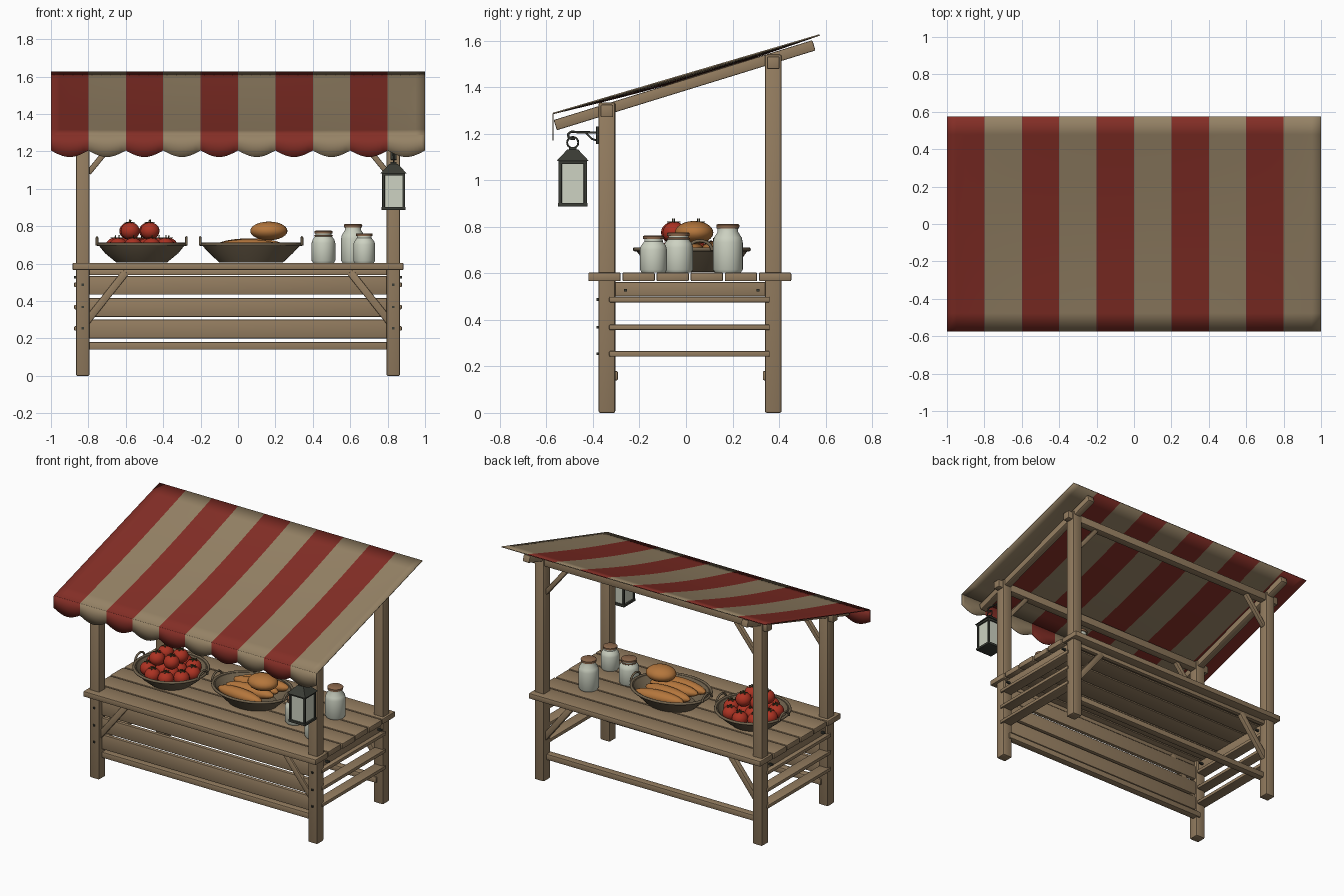
import bpy, bmesh, math
from mathutils import Vector, Matrix

if "Cube" in bpy.data.objects:
    bpy.data.objects.remove(bpy.data.objects["Cube"])

def srgb(r, g, b):
    return [((c / 255 + 0.055) / 1.055) ** 2.4 for c in (r, g, b)] + [1]

COLS = dict(wood=(148, 125, 96), cloth_cream=(150, 131, 102), cloth_red=(132, 46, 38), tomato_red=(172, 50, 34),
            crust=(180, 118, 60), glaze=(205, 210, 194), wicker=(112, 98, 77), iron=(58, 60, 53),
            lid_brown=(140, 104, 76), stalk=(72, 66, 38))
M = {}
for k, c in COLS.items():
    M[k] = bpy.data.materials.new(k)
    M[k].diffuse_color = srgb(*c)

def finish(name, bm, mats, smooth=True):
    bmesh.ops.recalc_face_normals(bm, faces=bm.faces)
    me = bpy.data.meshes.new(name)
    bm.to_mesh(me)
    bm.free()
    for m in mats.split():
        me.materials.append(M[m])
    ob = bpy.data.objects.new(name, me)
    bpy.context.collection.objects.link(ob)
    if smooth:
        bpy.context.view_layer.objects.active = ob
        ob.select_set(True)
        bpy.ops.object.shade_smooth_by_angle(angle=math.radians(35))
        ob.select_set(False)
    return ob

def box(name, lo, hi, mat="wood", bevel=0.005, mtx=None):
    lo, hi = Vector(lo), Vector(hi)
    bm = bmesh.new()
    bmesh.ops.create_cube(bm, size=1)
    bmesh.ops.scale(bm, vec=hi - lo, verts=bm.verts)
    if bevel:
        bmesh.ops.bevel(bm, geom=bm.edges[:], offset=bevel, segments=2, affect='EDGES', profile=0.5)
    bmesh.ops.translate(bm, vec=(lo + hi) / 2, verts=bm.verts)
    if mtx:
        bm.transform(mtx)
    return finish(name, bm, mat)

def strut(name, a, b, w, h, mat="wood", bevel=0.005):
    """Squared bar from a to b, width w, depth h."""
    a, b = Vector(a), Vector(b)
    d = b - a
    mtx = Matrix.Translation(a) @ d.to_track_quat('Z', 'Y').to_matrix().to_4x4()
    return box(name, (-w / 2, -h / 2, 0), (w / 2, h / 2, d.length), mat, bevel, mtx)

def lathe(name, prof, loc, mat, n=32, sy=1.0):
    bm = bmesh.new()
    vs = [bm.verts.new((r, 0, z)) for r, z in prof]
    es = [bm.edges.new(p) for p in zip(vs, vs[1:])]
    bmesh.ops.spin(bm, geom=vs + es, cent=(0, 0, 0), axis=(0, 0, 1), angle=2 * math.pi, steps=n)
    bmesh.ops.remove_doubles(bm, verts=bm.verts, dist=1e-5)
    bmesh.ops.scale(bm, vec=(1, sy, 1), verts=bm.verts)
    bmesh.ops.translate(bm, vec=loc, verts=bm.verts)
    return finish(name, bm, mat)

def ball(name, loc, size, mat, rot=0.0, tilt=0.0):
    bm = bmesh.new()
    bmesh.ops.create_uvsphere(bm, u_segments=20, v_segments=12, radius=1)
    bm.transform(Matrix.Translation(loc) @ Matrix.Rotation(rot, 4, 'Z') @ Matrix.Rotation(tilt, 4, 'Y')
                 @ Matrix.Diagonal((*size, 1)))
    return finish(name, bm, mat)

def tube(name, pts, r, mat, cyclic=False):
    cu = bpy.data.curves.new(name, 'CURVE')
    cu.dimensions, cu.bevel_depth, cu.bevel_resolution, cu.use_fill_caps = '3D', r, 2, True
    s = cu.splines.new('POLY')
    s.points.add(len(pts) - 1)
    for p, q in zip(s.points, pts):
        p.co = (*q, 1)
    s.use_cyclic_u = cyclic
    cu.materials.append(M[mat])
    ob = bpy.data.objects.new(name, cu)
    bpy.context.collection.objects.link(ob)

def arc(c, u, v, a0, a1, n):
    c, u, v = Vector(c), Vector(u), Vector(v)
    return [c + u * math.cos(a) + v * math.sin(a) for a in (math.radians(a0 + (a1 - a0) * i / n) for i in range(n + 1))]

# posts, cross beams, rafters, braces
FY, BY, PX = -0.34, 0.375, 0.83
for side, s in (("left", -1), ("right", 1)):
    x = s * PX
    for end, y, top in (("front", FY, 1.335), ("back", BY, 1.54)):
        box(f"{end}_{side}_post", (x - 0.036, y - 0.036, 0), (x + 0.036, y + 0.036, top), bevel=0.008)
        strut(f"{end}_{side}_upper_brace", (s * 0.80, y, top - 0.25), (s * 0.645, y, top - 0.06), 0.03, 0.03)
        strut(f"{end}_{side}_lower_brace", (s * 0.81, y, 0.29), (s * 0.60, y, 0.555), 0.035, 0.04)
    strut(f"{side}_rafter", (x, -0.562, 1.237), (x, 0.55, 1.58), 0.05, 0.046)
    # side apron and flat side slats
    box(f"{side}_apron", (x - 0.02, -0.31, 0.50), (x + 0.02, 0.345, 0.563))
    for y in (-0.26, 0.31):
        box(f"{side}_apron_nail", (x - 0.047, y - 0.006, 0.521), (x + 0.047, y + 0.006, 0.533), "iron", 0)
    for z in (0.487, 0.368, 0.254):
        box(f"{side}_slat", (x - 0.03 if s > 0 else x - 0.046, -0.33, z - 0.012),
            (x + 0.046 if s > 0 else x + 0.03, 0.36, z + 0.012))
        box(f"{side}_front_nail", (x - 0.006, -0.384, z - 0.006), (x + 0.006, -0.37, z + 0.006), "iron", 0)
for end, y, z in (("front", FY, 1.298), ("back", BY, 1.505)):
    box(f"{end}_cross_beam", (-0.90, y - 0.027, z - 0.027), (0.90, y + 0.027, z + 0.027))
    box(f"{end}_apron", (-0.80, y - 0.015, 0.538), (0.80, y + 0.015, 0.567))
for end, y in (("front", -0.318), ("back", 0.355)):
    box(f"{end}_stretcher", (-0.82, y - 0.025, 0.14), (0.82, y + 0.025, 0.18))

# front boards
for z in (0.484, 0.366, 0.251):
    box("front_board", (-0.81, -0.345, z - 0.05), (0.81, -0.318, z + 0.05))

# counter planks
for i in range(6):
    y = -0.42 + i * 0.1467
    e = 0.885 - 0.004 * (i % 2)
    box("counter_plank", (-e, y, 0.566), (e, y + 0.139, 0.604), bevel=0.006)

# striped awning with slight sag, and scalloped valance
def sheet(name, f, nu, nv, thick):
    bm = bmesh.new()
    g = [[bm.verts.new(f(i / nu, j / nv)) for j in range(nv + 1)] for i in range(nu + 1)]
    for i in range(nu):
        for j in range(nv):
            fc = bm.faces.new((g[i][j], g[i + 1][j], g[i + 1][j + 1], g[i][j + 1]))
            fc.material_index = int(10 * (i + 0.5) / nu) % 2
    ob = finish(name, bm, "cloth_red cloth_cream")
    md = ob.modifiers.new("thickness", 'SOLIDIFY')
    md.thickness, md.offset = thick, 0

sheet("awning", lambda u, v: (2 * u - 1, -0.572 + 1.147 * v,
      1.287 + 0.338 * v - 0.02 * math.sin(math.pi * v) * math.sin(math.pi * u) ** 0.5), 40, 12, 0.006)
sheet("valance", lambda u, v: (2 * u - 1, -0.572,
      1.288 - v * (0.083 + 0.035 * abs(math.sin(10 * math.pi * u)))), 100, 2, 0.005)

# baskets with rim and end handles
def basket(name, cx, cy, a, b, base):
    k = b / a
    lathe(name, [(0, 0.606), (base, 0.606), (a * 0.83, 0.655), (a, 0.704), (a - 0.015, 0.704),
                 (a * 0.8, 0.66), (base - 0.01, 0.618), (0, 0.618)], (cx, cy, 0), "wicker", 40, k)
    tube(name + "_rim", arc((cx, cy, 0.703), (a, 0, 0), (0, b, 0), 0, 351, 39), 0.009, "wicker", True)
    for s in (-1, 1):
        tube(name + "_handle", arc((cx + s * (a + 0.004), cy, 0.698), (0, 0.052, 0), (0, 0, 0.042), 0, 180, 12),
             0.007, "wicker")

basket("tomato_basket", -0.515, 0.01, 0.235, 0.23, 0.135)
basket("bread_basket", 0.07, 0.06, 0.268, 0.21, 0.17)

# tomatoes with stalk stars
def tomato(x, y, z):
    ball("tomato", (x, y, z), (0.051, 0.051, 0.046), "tomato_red")
    for k in range(5):
        a = k * 1.2566
        strut("tomato_stalk_leaf", (x, y, z + 0.045), (x + 0.026 * math.cos(a), y + 0.026 * math.sin(a), z + 0.046),
              0.007, 0.004, "stalk", 0)
    strut("tomato_stalk", (x, y, z + 0.04), (x + 0.004, y, z + 0.06), 0.006, 0.006, "stalk", 0)

for i in range(9):
    a = i * math.tau / 9 + 0.2
    tomato(-0.515 + 0.145 * math.cos(a), 0.01 + 0.145 * math.sin(a), 0.692)
for i in range(4):
    a = i * math.tau / 4 + 0.6
    tomato(-0.515 + 0.05 * math.cos(a), 0.01 + 0.05 * math.sin(a), 0.69)
    a += 0.25
    tomato(-0.527 + 0.075 * math.cos(a), 0.0 + 0.075 * math.sin(a), 0.775)

# bread: long loaves and a round one
for x, y, z, r in ((0.05, -0.05, 0.69, -0.08), (0.07, 0.03, 0.695, 0.06), (0.06, 0.11, 0.695, -0.05),
                   (0.08, 0.18, 0.69, 0.1)):
    ball("long_loaf", (x, y, z), (0.175, 0.047, 0.04), "crust", r)
ball("round_loaf", (0.165, 0.035, 0.775), (0.1, 0.083, 0.05), "crust", 0.1)

# jars with lids
for x, y, r, h in ((0.457, -0.033, 0.063, 0.172), (0.615, 0.18, 0.064, 0.208), (0.675, -0.14, 0.058, 0.158)):
    z = 0.604
    n = r * 0.68
    lathe("jar", [(0, 0), (r * 0.88, 0), (r, 0.012), (r, h * 0.62), (r * 0.93, h * 0.72), (n, h * 0.84),
                  (n, h * 0.93), (0, h * 0.93)], (x, y, z), "glaze")
    lathe("jar_lid", [(0, h * 0.91), (n + 0.005, h * 0.91), (n + 0.006, h * 0.98), (n, h), (0, h)], (x, y, z), "lid_brown")
tube("jar_cord", arc((0.457, -0.033, 0.604 + 0.145), (0.046, 0, 0), (0, 0.046, 0), 0, 345, 23), 0.004, "lid_brown", True)

# lantern: frame, panes, roof, ring and wall bracket
LX, LY = 0.832, -0.487
def lbox(name, w, z0, z1, mat="iron", dx=0, dy=0, b=0.002):
    box(name, (LX + dx - w, LY + dy - w, z0), (LX + dx + w, LY + dy + w, z1), mat, b)
lbox("lantern_base", 0.064, 0.887, 0.903)
lbox("lantern_top_frame", 0.062, 1.07, 1.086)
lbox("lantern_panes", 0.053, 0.90, 1.075, "glaze", b=0)
for dx in (-1, 1):
    for dy in (-1, 1):
        lbox("lantern_corner_bar", 0.007, 0.89, 1.08, "iron", dx * 0.054, dy * 0.054)
bm = bmesh.new()
bmesh.ops.create_cone(bm, cap_ends=True, segments=4, radius1=0.098, radius2=0.032, depth=0.05,
                      matrix=Matrix.Translation((LX, LY, 1.108)) @ Matrix.Rotation(math.pi / 4, 4, 'Z'))
finish("lantern_roof", bm, "iron", False)
lbox("lantern_cap", 0.016, 1.128, 1.143)
tube("lantern_ring", arc((LX, LY, 1.162), (0, 0.024, 0), (0, 0, 0.024), 0, 340, 17), 0.004, "iron", True)
tube("lantern_hook", [(LX, -0.38, 1.205), (LX, -0.47, 1.207)] +
     arc((LX, -0.487, 1.193), (0, 0.02, 0), (0, 0, 0.016), 70, 300, 10), 0.005, "iron")
tube("bracket_strut", [(LX, -0.38, 1.17), (LX, -0.405, 1.178), (LX, -0.43, 1.204)], 0.004, "iron")
box("bracket_plate", (LX - 0.016, -0.386, 1.155), (LX + 0.016, -0.374, 1.232), "iron", 0.002)

for m in bpy.data.materials:
    if m.users and not m.is_grease_pencil:
        m.use_nodes = True
        m.node_tree.nodes["Principled BSDF"].inputs["Base Color"].default_value = m.diffuse_color
